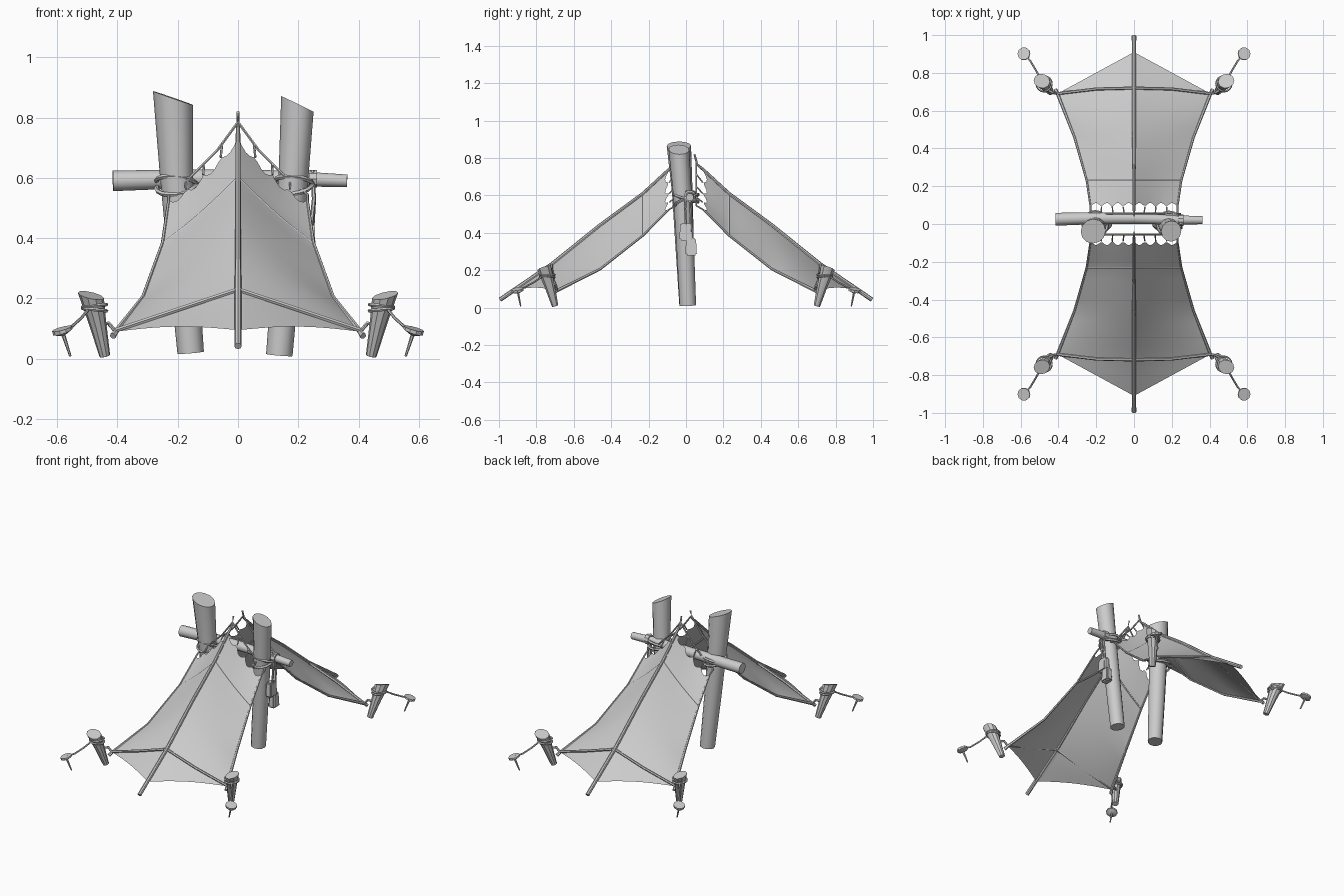
import bpy, bmesh, math
from mathutils import Vector

if "Cube" in bpy.data.objects:
    bpy.data.objects.remove(bpy.data.objects["Cube"])

mat = bpy.data.materials.new("plain_grey")
mat.use_nodes = True
GREY = (0.6, 0.6, 0.6, 1)
mat.diffuse_color = GREY
mat.node_tree.nodes["Principled BSDF"].inputs["Base Color"].default_value = GREY
parts = []


def finish(name, bm, recalc=True):
    if recalc:
        bmesh.ops.recalc_face_normals(bm, faces=bm.faces)
    me = bpy.data.meshes.new(name)
    bm.to_mesh(me)
    bm.free()
    me.materials.append(mat)
    ob = bpy.data.objects.new(name, me)
    bpy.context.collection.objects.link(ob)
    parts.append(ob)
    return ob


def tube(name, pts, radii, sides=6, slant=(0, 0, 0)):
    """Swept round bar; slant cuts the last end at an angle."""
    pts = [Vector(p) for p in pts]
    if not isinstance(radii, (list, tuple)):
        radii = [radii] * len(pts)
    bm = bmesh.new()
    rings = []
    for i, p in enumerate(pts):
        axis = (pts[min(i + 1, len(pts) - 1)] - pts[max(i - 1, 0)]).normalized()
        ref = Vector((0, 0, 1)) if abs(axis.z) < 0.9 else Vector((0, 1, 0))
        a = axis.cross(ref).normalized()
        b = axis.cross(a)
        ring = []
        for k in range(sides):
            t = math.tau * k / sides
            off = (a * math.cos(t) + b * math.sin(t)) * radii[i]
            if i == len(pts) - 1:
                off = off + axis * off.dot(Vector(slant))
            ring.append(bm.verts.new(p + off))
        rings.append(ring)
    for r, s in zip(rings, rings[1:]):
        for k in range(sides):
            n = (k + 1) % sides
            bm.faces.new((r[k], r[n], s[n], s[k]))
    bm.faces.new(rings[0])
    bm.faces.new(rings[-1])
    return finish(name, bm)


def loop_rope(name, centre, rad, thick, tilt=(0, 0)):
    """Rope wound once round a post, tilted by a slope in x and y."""
    c = Vector(centre)
    pts = []
    for k in range(17):
        t = math.tau * k / 16
        x, y = rad * math.cos(t), rad * math.sin(t)
        pts.append(c + Vector((x, y, x * tilt[0] + y * tilt[1])))
    return tube(name, pts, thick, 5)


# Tent shape: (y, z) along the ridge and (x, y, z) along the side edge
RIDGE = [(-0.09, 0.735), (-0.23, 0.605), (-0.46, 0.435), (-0.72, 0.225)]
EDGE = [(0.23, -0.09, 0.525), (0.25, -0.23, 0.385),
        (0.315, -0.46, 0.205), (0.405, -0.69, 0.09)]
SPLIT = 4
HALF = 18


def row_point(f, u):
    """Point on the cloth at row position f and width u (-1 to 1)."""
    i = min(int(f), len(EDGE) - 2)
    t = f - i
    r = Vector((0, *RIDGE[i])).lerp(Vector((0, *RIDGE[i + 1])), t)
    e = Vector(EDGE[i]).lerp(Vector(EDGE[i + 1]), t)
    p = r.lerp(e, abs(u))
    p.z -= 0.02 * math.sin(math.pi * abs(u)) * max(0, 1 - f / 2)
    p.x = math.copysign(p.x, u)
    return p


def cloth(name, sy):
    bm = bmesh.new()
    rows = []
    us = [k / HALF for k in range(-HALF, HALF + 1)]
    count = SPLIT * (len(EDGE) - 1)
    for j in range(count + 1):
        row = []
        for u in us:
            p = row_point(j / SPLIT, u)
            if j == 0:      # scalloped upper hem
                dip = abs(math.sin(math.pi * 4 * u))
                p += Vector((0, -0.022, -0.02)) * dip
            row.append(p)
        rows.append(row)
    # pointed flap beyond the lower brace
    tip, corner = Vector((0, -0.91, 0.095)), Vector(EDGE[-1])
    hem = []
    for u in us:
        p = tip.lerp(corner, abs(u))
        p.z += 0.014 * math.sin(math.pi * abs(u))
        p.x = math.copysign(p.x, u)
        hem.append(p)
    rows.append([a.lerp(b, 0.5) for a, b in zip(rows[-1], hem)])
    rows.append(hem)
    grid = [[bm.verts.new((p.x, p.y * sy, p.z)) for p in r] for r in rows]
    for r, s in zip(grid, grid[1:]):
        for k in range(len(us) - 1):
            quad = (s[k], s[k + 1], r[k + 1], r[k])
            bm.faces.new(quad if sy > 0 else quad[::-1])
    bmesh.ops.remove_doubles(bm, verts=bm.verts, dist=0.0005)
    return finish(name, bm, False)


for sy, end in ((1, "front"), (-1, "back")):
    cloth(end + "_cloth", sy)

    # Ridge pole with a bare tip at both ends
    path = [(0, -0.045, 0.82), (0, -0.06, 0.765)] + [(0, y, z + 0.005) for y, z in RIDGE]
    path.append((0, -0.995, 0.042))
    tube(end + "_ridge_pole", [(x, y * sy, z) for x, y, z in path],
         [0.005, 0.006, 0.008, 0.009, 0.01, 0.011, 0.012], 8)

    for sx, side in ((1, "left"), (-1, "right")):
        tag = f"{end}_{side}_"

        def M(*pts):
            return [(p[0] * sx, p[1] * sy, p[2]) for p in pts]

        # Side pole and the two braces under the cloth
        tube(tag + "edge_pole", M(*EDGE, (0.415, -0.71, 0.075)),
             [0.005, 0.006, 0.007, 0.009, 0.011], 6)
        tube(tag + "lower_brace",
             M((0, -0.72, 0.23), (0.2, -0.715, 0.163), (0.41, -0.69, 0.093)), 0.008)
        upper = [row_point(1, u / 4) - Vector((0, 0, 0.004)) for u in range(5)]
        tube(tag + "upper_brace", M(*upper), 0.005)

        # Hanging rope with lacing to the scalloped hem
        rope = [(0, -0.055, 0.785), (0.07, -0.055, 0.69),
                (0.155, -0.055, 0.605), (0.23, -0.055, 0.545)]
        tube(tag + "hanging_rope", M(*rope), 0.005)
        tube(tag + "rope_drop", M(rope[-1], EDGE[0]), 0.005)
        for k, u in enumerate((0.25, 0.5, 0.75)):
            p = row_point(0, u)
            q = Vector(rope[k]).lerp(Vector(rope[k + 1]), u * 3 - k)
            tube(f"{tag}lacing_{k + 1}", M(q, p), 0.004, 5)

        # Anchor stake, cut at a slant
        tube(tag + "stake",
             M((0.442, -0.70, 0.01), (0.466, -0.73, 0.12), (0.488, -0.757, 0.21)),
             [0.018, 0.029, 0.04], 10, (0.5 * sx, 0, 0))
        for k, z in enumerate((0.163, 0.176)):
            loop_rope(f"{tag}stake_wrap_{k + 1}", M((0.476, -0.742, z))[0],
                      0.04, 0.006, (0.1 * sx * (1 - 2 * k), 0))
        tube(tag + "stake_tie",
             M((0.405, -0.69, 0.09), (0.43, -0.695, 0.118), (0.46, -0.71, 0.11)), 0.007)

        # Guy rope sagging to the ground peg
        tube(tag + "guy_rope",
             M((0.49, -0.76, 0.172), (0.52, -0.815, 0.135),
               (0.55, -0.865, 0.108), (0.582, -0.895, 0.098)), 0.005)
        tube(tag + "peg_pin", M((0.556, -0.884, 0.008), (0.583, -0.9, 0.09)),
             [0.004, 0.007])
        tube(tag + "peg_head", M((0.577, -0.898, 0.08), (0.581, -0.9, 0.089),
                                 (0.584, -0.902, 0.1)), [0.012, 0.034, 0.034], 10)

# Main posts
tube("right_post", [(-0.157, 0.008, 0.02), (-0.185, -0.008, 0.35),
                    (-0.205, -0.02, 0.62), (-0.216, -0.038, 0.865)],
     [0.044, 0.05, 0.055, 0.065], 12, (-0.4, -0.05, 0))
tube("left_post", [(0.137, 0.01, 0.012), (0.165, -0.005, 0.35),
                   (0.185, -0.02, 0.62), (0.197, -0.038, 0.845)],
     [0.044, 0.047, 0.05, 0.055], 12, (-0.42, -0.1, 0))

# Cross log
tube("cross_log", [(-0.415, 0.025, 0.59), (-0.24, 0.03, 0.595), (0, 0.03, 0.6),
                   (0.2, 0.022, 0.597), (0.362, 0.02, 0.59)],
     [0.034, 0.032, 0.029, 0.025, 0.021], 12)

# Rope lashings where log and posts meet
for x, r, side in ((-0.205, 0.066, "right"), (0.185, 0.063, "left")):
    for k, tilt in enumerate((0.45, -0.3)):
        loop_rope(f"{side}_lashing_{k + 1}", (x, 0, 0.575 + 0.01 * k), r, 0.008, (tilt * 0.3, tilt))

# Bags hung from the log beside the left post
for k, (y, z, w) in enumerate(((0.0, 0.405, 0.036), (0.027, 0.325, 0.031))):
    bm = bmesh.new()
    bmesh.ops.create_cube(bm, size=1)
    for v in bm.verts:
        taper = 0.85 if v.co.z > 0 else 1
        v.co = Vector((0.235 + v.co.x * 0.045 * taper, y + v.co.y * 2 * w * taper,
                       z + v.co.z * 0.092))
    bmesh.ops.bevel(bm, geom=bm.edges[:], offset=0.008, segments=2, affect='EDGES')
    finish(f"hanging_bag_{k + 1}", bm)
    tube(f"bag_strap_{k + 1}", [(0.247, 0.005 + y / 2, 0.625), (0.252, y - 0.005, 0.53),
                                (0.243, y, z + 0.04)], 0.007)
tube("strap_knot", [(0.235, 0.02, 0.597), (0.262, 0.02, 0.597)], 0.031, 10)

# Smooth round parts, keep hard edges
bpy.ops.object.select_all(action='DESELECT')
for ob in parts:
    ob.select_set(True)
bpy.context.view_layer.objects.active = parts[0]
bpy.ops.object.shade_smooth_by_angle(angle=math.radians(35))
